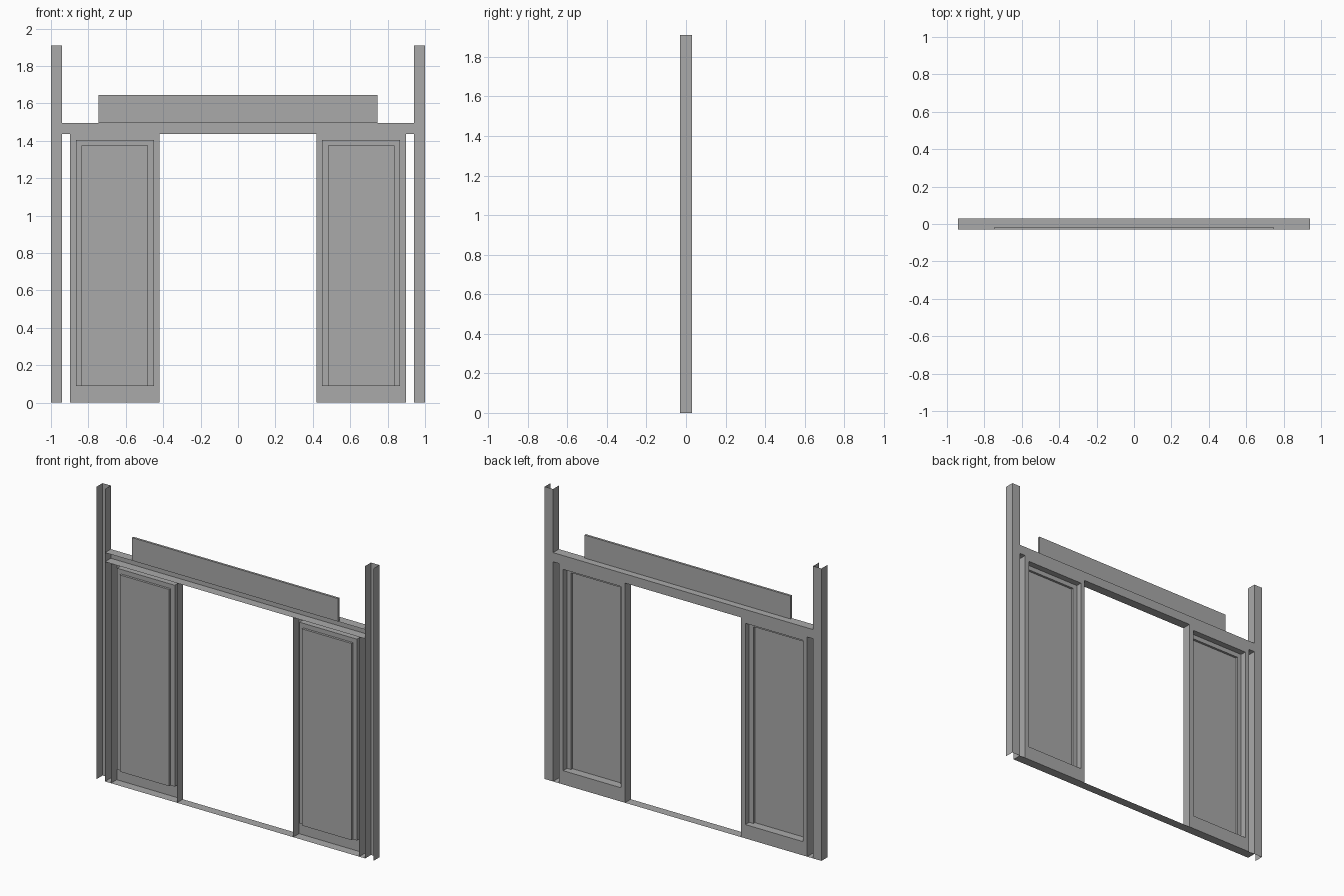
import bpy, bmesh

cube = bpy.data.objects.get("Cube")
if cube:
    bpy.data.objects.remove(cube, do_unlink=True)

grey = bpy.data.materials.new("plain grey")
grey.use_nodes = True
tone = (0.4, 0.4, 0.4, 1)
grey.diffuse_color = tone
grey.node_tree.nodes["Principled BSDF"].inputs["Base Color"].default_value = tone

F, B = -0.03, 0.03      # front and back planes
WIDE = 0.94             # half the span between posts
HEAD = 1.435            # underside of the lintel


def finish(name, bm):
    bmesh.ops.remove_doubles(bm, verts=bm.verts, dist=1e-5)
    bmesh.ops.recalc_face_normals(bm, faces=bm.faces)
    mesh = bpy.data.meshes.new(name)
    bm.to_mesh(mesh)
    bm.free()
    mesh.materials.append(grey)
    obj = bpy.data.objects.new(name, mesh)
    bpy.context.collection.objects.link(obj)
    return obj


def sheet(name, start, end):
    """Thin folded sheet spanned between two matching outlines."""
    bm = bmesh.new()
    a = [bm.verts.new(p) for p in start]
    b = [bm.verts.new(p) for p in end]
    for i in range(len(a) - 1):
        bm.faces.new((a[i], a[i + 1], b[i + 1], b[i]))
    return finish(name, bm)


def door(name, side):
    """Folded tray: back frame, stepped reveal and forward panel."""
    inner, outer, kick = 0.42, 0.897, 0.09
    steps = [(0, F), (0, B), (0.03, B), (0.03, -0.01), (0.06, -0.01), (0.06, -0.025)]
    bm = bmesh.new()
    loops = []
    for inset, y in steps:
        l, r, t = inner + inset, outer - inset, HEAD - inset
        low = kick if inset else 0
        loops.append([bm.verts.new((side * x, y, z))
                      for x, z in ((l, low), (l, t), (r, t), (r, low))])
    for n in range(len(loops) - 1):
        p, q = loops[n], loops[n + 1]
        for k in range(4):
            # the outer flange has no head or foot; the middle step has no foot
            if (n == 0 and k in (1, 3)) or (n == 3 and k == 3):
                continue
            j = (k + 1) % 4
            bm.faces.new((p[k], p[j], q[j], q[k]))
    bm.faces.new(loops[-1])
    return finish(name, bm)


# Posts (channels open to the front) and doors
for label, side in (("left", 1), ("right", -1)):
    outline = [(side * WIDE, F), (side * WIDE, B), (side, B), (side, F)]
    sheet(label + "_post", [(x, y, 0) for x, y in outline],
          [(x, y, 1.91) for x, y in outline])
    door(label + "_door", side)

# Lintel channel
outline = [(F, HEAD), (B, HEAD), (B, 1.495), (F, 1.495)]
sheet("lintel", [(-WIDE, y, z) for y, z in outline], [(WIDE, y, z) for y, z in outline])

# Flat threshold
sheet("threshold", [(-WIDE, F, 0), (-WIDE, B, 0)], [(WIDE, F, 0), (WIDE, B, 0)])

# Board standing on the front edge of the lintel
bm = bmesh.new()
bmesh.ops.create_cube(bm, size=1)
bmesh.ops.scale(bm, vec=(1.49, 0.015, 0.15), verts=bm.verts)
bmesh.ops.translate(bm, vec=(0, -0.0225, 1.57), verts=bm.verts)
finish("header_board", bm)
